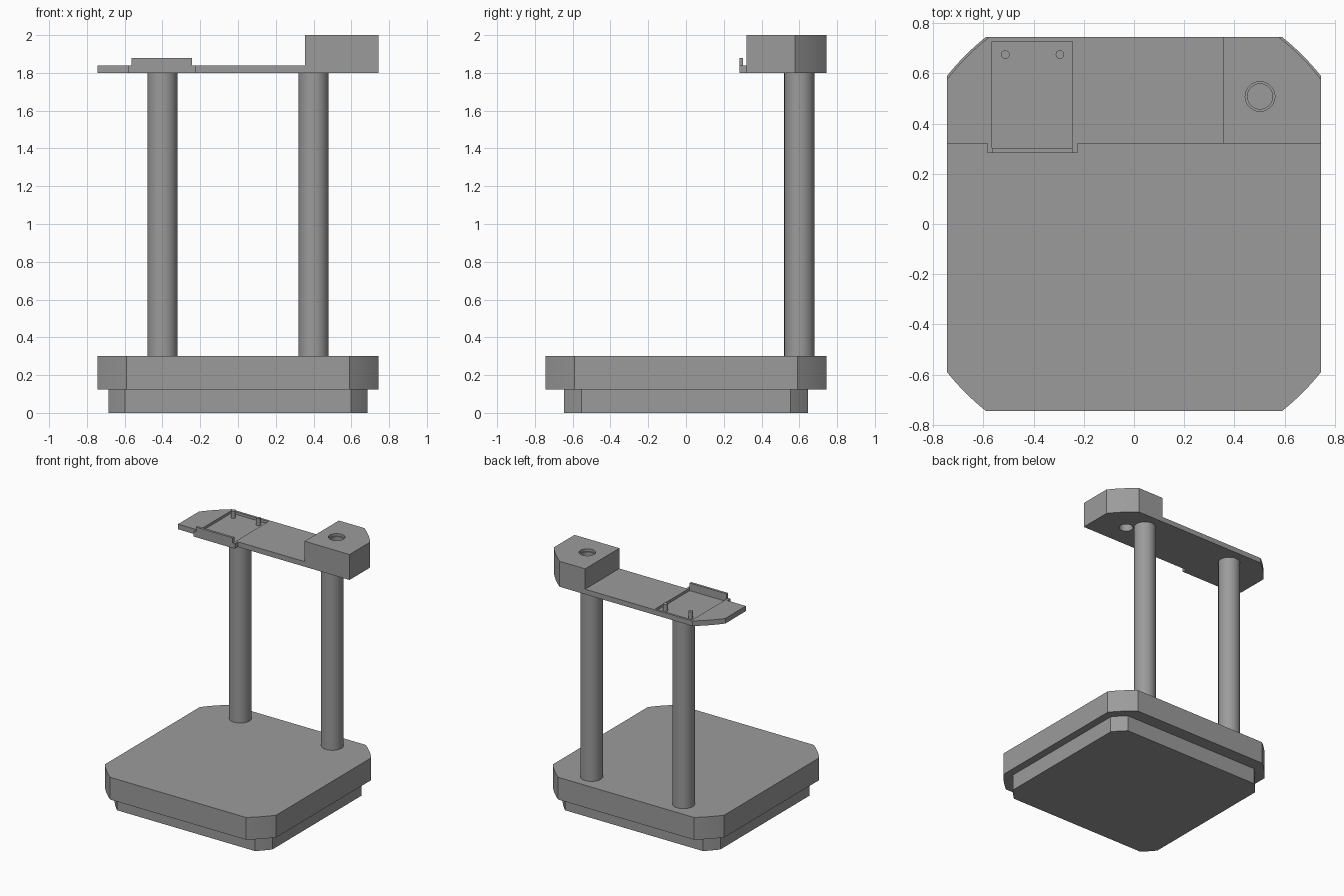
import bpy, bmesh, math

if "Cube" in bpy.data.objects:
    bpy.data.objects.remove(bpy.data.objects["Cube"])

grey = bpy.data.materials.new("plain grey")
grey.diffuse_color = (0.33, 0.33, 0.33, 1)
grey.use_nodes = True
grey.node_tree.nodes["Principled BSDF"].inputs["Base Color"].default_value = grey.diffuse_color


def prism(name, outline, z0, z1):
    """Extrude a closed outline (counter-clockwise) from z0 to z1."""
    bm = bmesh.new()
    face = bm.faces.new([bm.verts.new((x, y, z0)) for x, y in outline])
    top = bmesh.ops.extrude_face_region(bm, geom=[face])["geom"]
    for v in top:
        if isinstance(v, bmesh.types.BMVert):
            v.co.z = z1
    bmesh.ops.recalc_face_normals(bm, faces=bm.faces)
    mesh = bpy.data.meshes.new(name)
    bm.to_mesh(mesh)
    bm.free()
    mesh.materials.append(grey)
    obj = bpy.data.objects.new(name, mesh)
    bpy.context.collection.objects.link(obj)
    return obj


def rect(x0, x1, y0, y1):
    return [(x0, y0), (x1, y0), (x1, y1), (x0, y1)]


def circle(cx, cy, r, n=48):
    return [(cx + r * math.cos(2 * math.pi * i / n),
             cy + r * math.sin(2 * math.pi * i / n)) for i in range(n)]


def corner(hx, hy, r, quadrant, n=8):
    """Arc of radius r about the origin, cutting one corner of a rectangle."""
    a0, a1 = math.acos(hx / r), math.asin(hy / r)
    pts = [(r * math.cos(a0 + (a1 - a0) * i / n),
            r * math.sin(a0 + (a1 - a0) * i / n)) for i in range(n + 1)]
    sx, sy = [(1, 1), (-1, 1), (-1, -1), (1, -1)][quadrant]
    if quadrant % 2:
        pts.reverse()
    return [(x * sx, y * sy) for x, y in pts]


def clipped(hx, hy, r):
    return [p for q in range(4) for p in corner(hx, hy, r, q)]


def activate(obj):
    bpy.ops.object.select_all(action='DESELECT')
    obj.select_set(True)
    bpy.context.view_layer.objects.active = obj


def cut(obj, outline, z0, z1):
    tool = prism("cutter", outline, z0, z1)
    tool.hide_render = True
    mod = obj.modifiers.new("cut", 'BOOLEAN')
    mod.operation, mod.solver, mod.object = 'DIFFERENCE', 'EXACT', tool
    activate(obj)
    bpy.ops.object.modifier_apply(modifier=mod.name)
    bpy.data.objects.remove(tool)


# Stepped base
prism("base_foot", clipped(0.685, 0.645, 0.88), 0, 0.125)
prism("base_slab", clipped(0.745, 0.745, 0.95), 0.125, 0.30)

# Two round columns
for side, x in (("left", -0.4), ("right", 0.4)):
    prism(side + "_column", circle(x, 0.60, 0.08), 0.30, 1.80)

# Top shelf with a front tab and a shallow tray pocket
shelf = prism("top_shelf",
              [(-0.745, 0.32), (-0.583, 0.32), (-0.583, 0.283), (-0.225, 0.283),
               (-0.225, 0.32), (0.355, 0.32), (0.355, 0.745)]
              + corner(0.745, 0.745, 0.942, 1), 1.80, 1.84)
cut(shelf, rect(-0.565, -0.244, 0.302, 0.727), 1.82, 1.90)

# Tray lip and locating pegs
prism("tray_lip", rect(-0.565, -0.244, 0.283, 0.302), 1.84, 1.88)
for side, x in (("left", -0.513), ("right", -0.295)):
    prism(side + "_peg", circle(x, 0.675, 0.017, 24), 1.82, 1.875)

# Raised block with a counterbored through hole
block = prism("end_block", [(0.355, 0.32), (0.745, 0.32)]
              + corner(0.745, 0.745, 0.942, 0) + [(0.355, 0.745)], 1.80, 2.0)
cut(block, circle(0.502, 0.508, 0.05), 1.7, 2.1)
cut(block, circle(0.502, 0.508, 0.059), 1.98, 2.1)

# Smooth the curved walls, keep hard edges
for obj in list(bpy.context.collection.objects):
    activate(obj)
    bpy.ops.object.shade_smooth_by_angle(angle=math.radians(25))
